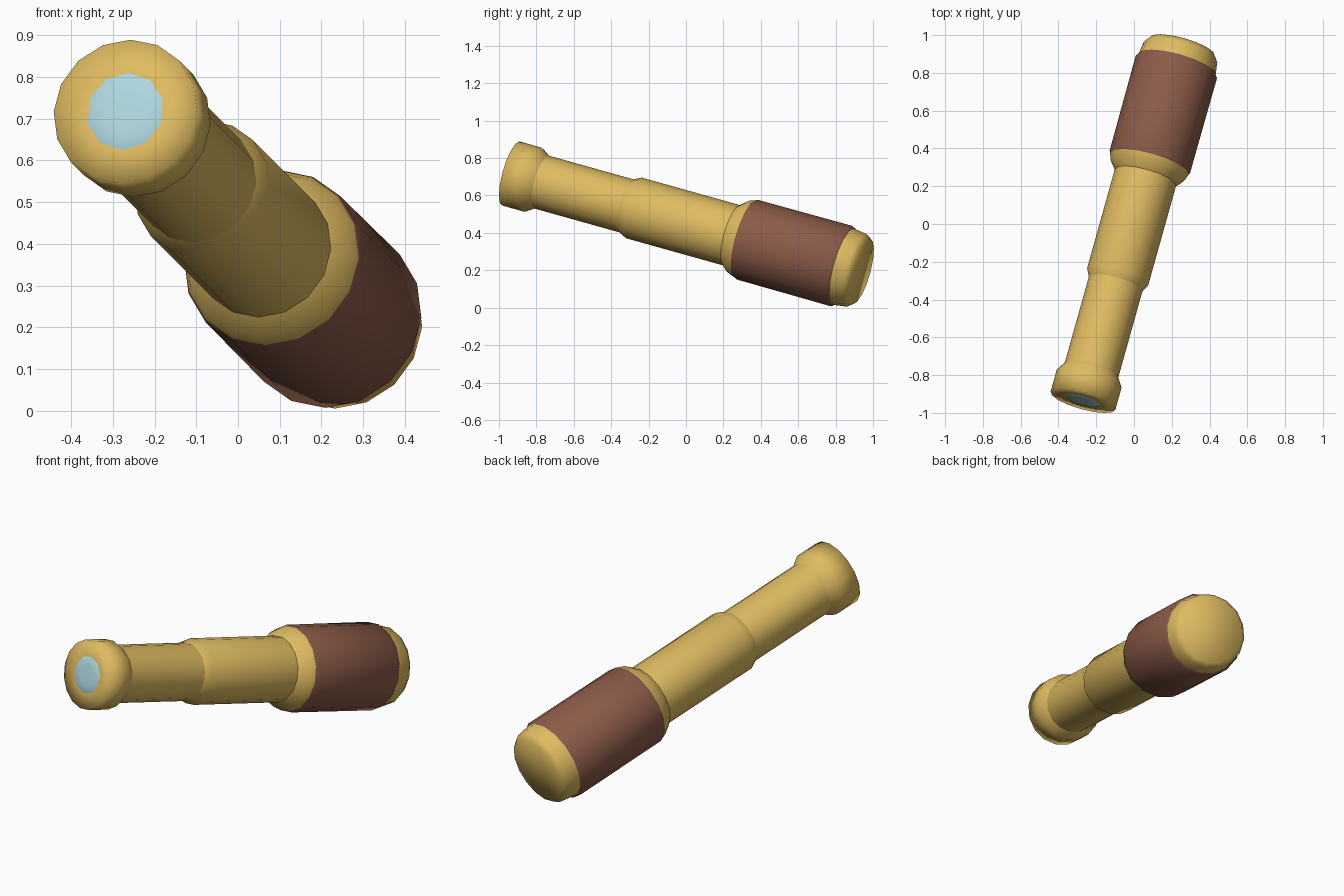
import bpy, bmesh, math
from mathutils import Vector, Matrix

if "Cube" in bpy.data.objects:
    bpy.data.objects.remove(bpy.data.objects["Cube"])

SIDES = 16
FRONT = Vector((-0.27, -0.935, 0.717))          # centre of the eyepiece face
AXIS = Vector((0.26, 0.929, -0.26)).normalized()  # eyepiece towards the big end
UP = (Vector((0, 0, 1)) - AXIS * AXIS.z).normalized()
SIDE = UP.cross(AXIS)


def material(name, rgb):
    m = bpy.data.materials.new(name)
    m.diffuse_color = (*rgb, 1)
    m.use_nodes = True
    m.node_tree.nodes["Principled BSDF"].inputs["Base Color"].default_value = m.diffuse_color
    return m


brass = material("brass", (0.74, 0.50, 0.12))
leather = material("brown leather", (0.26, 0.105, 0.065))
glass = material("pale blue glass", (0.42, 0.67, 0.73))


def lathe(name, profile, mat, sides=SIDES, cap_start=False, cap_end=False, sharp=None):
    """Spin (distance along axis, radius) points around the tube axis."""
    bm = bmesh.new()
    rings = []
    for s, r in profile:
        ring = []
        for i in range(sides):
            a = 2 * math.pi * i / sides
            ring.append(bm.verts.new(FRONT + AXIS * s + (UP * math.cos(a) + SIDE * math.sin(a)) * r))
        rings.append(ring)
    for a, b in zip(rings, rings[1:]):
        for i in range(sides):
            j = (i + 1) % sides
            bm.faces.new((a[i], a[j], b[j], b[i]))
    if cap_start:
        bm.faces.new(rings[0])
    if cap_end:
        bm.faces.new(rings[-1])
    bmesh.ops.recalc_face_normals(bm, faces=bm.faces)
    # open shells: make sure the side walls face away from the axis
    f = bm.faces[0]
    rel = f.calc_center_median() - FRONT
    if not (cap_start or cap_end) and f.normal.dot(rel - AXIS * rel.dot(AXIS)) < 0:
        bmesh.ops.reverse_faces(bm, faces=bm.faces)
    me = bpy.data.meshes.new(name)
    bm.to_mesh(me)
    bm.free()
    me.materials.append(mat)
    ob = bpy.data.objects.new(name, me)
    bpy.context.collection.objects.link(ob)
    me.shade_smooth()
    if sharp:
        bpy.ops.object.select_all(action='DESELECT')
        ob.select_set(True)
        bpy.context.view_layer.objects.active = ob
        bpy.ops.object.shade_smooth_by_angle(angle=math.radians(sharp))
    return ob


# eyepiece ring with a soft rim
lathe("eyepiece", [(0.0, 0.09), (0.0, 0.178), (0.126, 0.178), (0.175, 0.146)], brass, cap_start=True)
# slightly domed lens set in the eyepiece
lathe("eyepiece_lens", [(-0.008, 0.05), (-0.005, 0.085), (0.002, 0.1)], glass, sides=10, cap_start=True)
# narrow and wide draw tubes
lathe("narrow_tube", [(0.16, 0.147), (0.68, 0.147)], brass)
lathe("wide_tube", [(0.66, 0.146), (0.706, 0.168), (1.29, 0.168)], brass)
# flared brass collar leading into the grip
lathe("collar", [(1.27, 0.168), (1.312, 0.203), (1.352, 0.217)], brass)
# leather-wrapped barrel
lathe("leather_grip", [(1.348, 0.216), (1.36, 0.221), (1.9, 0.223), (1.915, 0.212)], leather, sharp=50)
# brass end cap
lathe("end_cap", [(1.905, 0.213), (1.985, 0.202), (2.015, 0.18)], brass, cap_end=True)
